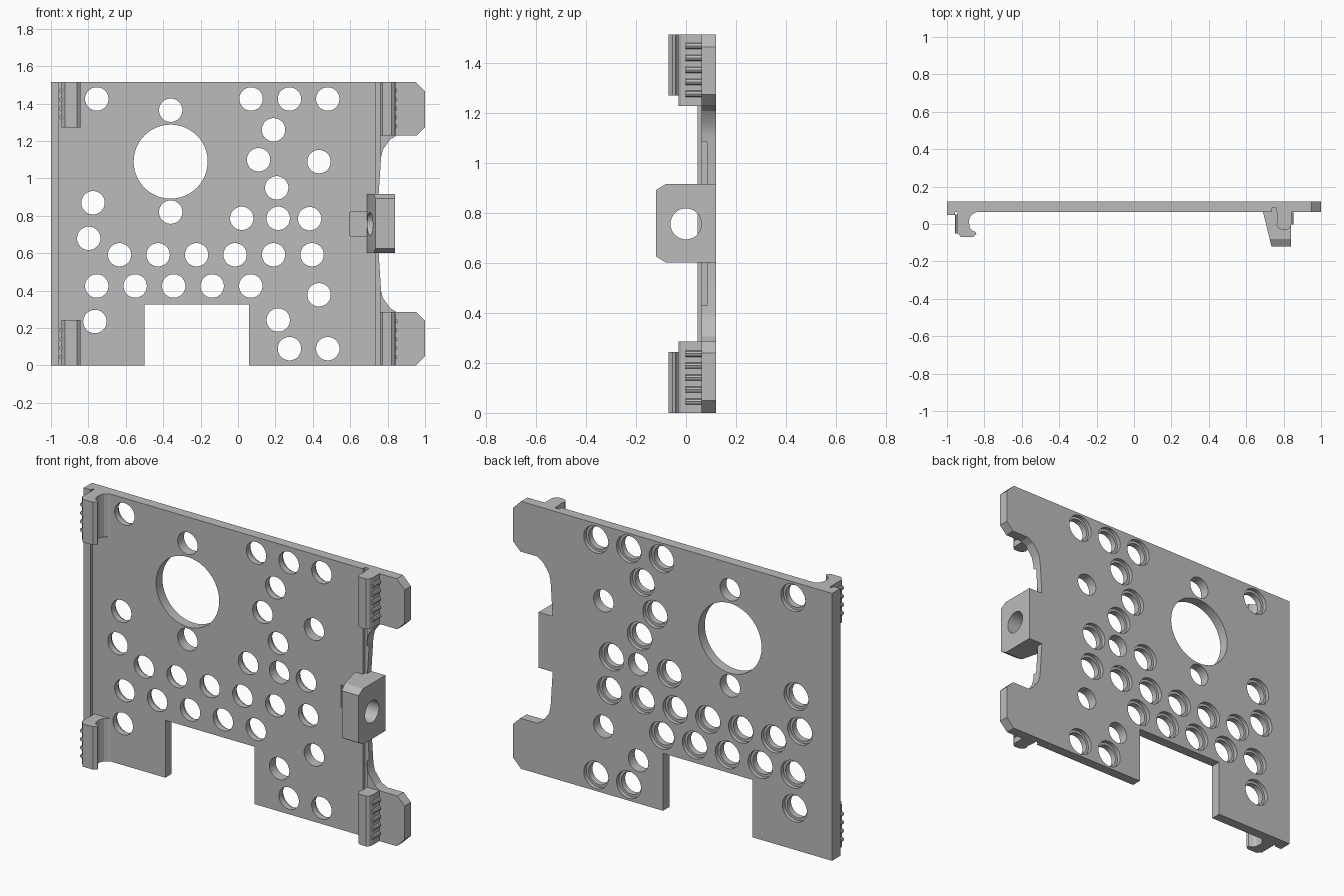
import bpy
import bmesh
from math import pi
from mathutils import Matrix, Vector

if "Cube" in bpy.data.objects:
    bpy.data.objects.remove(bpy.data.objects["Cube"])

H = 1.515            # plate height
FRONT, BACK = 0.063, 0.12

grey = bpy.data.materials.new("plain grey")
grey.use_nodes = True
grey.diffuse_color = (0.5, 0.5, 0.5, 1)
grey.node_tree.nodes["Principled BSDF"].inputs["Base Color"].default_value = (0.5, 0.5, 0.5, 1)


def finish(name, bm):
    bmesh.ops.recalc_face_normals(bm, faces=bm.faces)
    mesh = bpy.data.meshes.new(name)
    bm.to_mesh(mesh)
    bm.free()
    obj = bpy.data.objects.new(name, mesh)
    mesh.materials.append(grey)
    bpy.context.collection.objects.link(obj)
    return obj


def prism(name, pts, axis, lo, hi):
    """Extrude a 2D outline along an axis: the outline fills the other two axes in order."""
    bm = bmesh.new()
    verts = []
    for p in pts:
        co = list(p)
        co.insert(axis, lo)
        verts.append(bm.verts.new(co))
    face = bm.faces.new(verts)
    new = bmesh.ops.extrude_face_region(bm, geom=[face])["geom"]
    move = Vector((0, 0, 0))
    move[axis] = hi - lo
    bmesh.ops.translate(bm, vec=move, verts=[g for g in new if isinstance(g, bmesh.types.BMVert)])
    return finish(name, bm)


def box(name, x0, x1, y0, y1, z0, z1):
    return prism(name, [(x0, y0), (x1, y0), (x1, y1), (x0, y1)], 2, z0, z1)


def rods(name, items, turn, segments):
    """Several cylinders in one mesh; items are (centre, radius, length)."""
    bm = bmesh.new()
    for centre, radius, length in items:
        bmesh.ops.create_cone(bm, cap_ends=True, segments=segments, radius1=radius, radius2=radius,
                              depth=length, matrix=Matrix.Translation(centre) @ turn)
    return finish(name, bm)


def cut(obj, cutter):
    mod = obj.modifiers.new("cut", "BOOLEAN")
    mod.operation = "DIFFERENCE"
    mod.solver = "EXACT"
    mod.object = cutter
    bpy.context.view_layer.objects.active = obj
    bpy.ops.object.modifier_apply(modifier=mod.name)
    bpy.data.objects.remove(cutter)


ALONG_Y = Matrix.Rotation(pi / 2, 4, "X")
ALONG_X = Matrix.Rotation(pi / 2, 4, "Y")

# plate outline with the bottom notch and the narrowed right edge
lower = [(0.95, 0), (1, 0.05), (1, 0.24), (0.955, 0.285), (0.85, 0.285), (0.815, 0.305),
         (0.775, 0.36), (0.765, 0.4), (0.752, 0.6)]
upper = [(x, H - z) for x, z in reversed(lower)]
outline = [(-1, 0), (-0.5, 0), (-0.5, 0.325), (0.06, 0.325), (0.06, 0)] + lower + upper + [(-1, H)]
plate = prism("plate", outline, 1, FRONT, BACK)

# holes: recessed ones get a wider bore at the back
recessed = [(-0.755, 1.425), (0.07, 1.425), (0.275, 1.425), (0.48, 1.425), (0.19, 1.26),
            (0.11, 1.1), (0.207, 0.95), (-0.775, 0.87), (-0.798, 0.68), (0.02, 0.787),
            (0.383, 0.785), (-0.755, 0.425), (-0.765, 0.235), (0.275, 0.09), (0.48, 0.09)]
recessed += [(-0.633 + 0.2058 * i, 0.592) for i in range(6)]
recessed += [(-0.55 + 0.206 * i, 0.425) for i in range(4)]
plain = [(0.433, 1.09), (0.433, 0.378), (-0.36, 1.365), (-0.36, 0.82), (0.215, 0.787), (0.215, 0.243)]
bores = [((x, 0.09, z), 0.0625, 0.2) for x, z in recessed + plain]
bores.append(((-0.36, 0.09, 1.09), 0.198, 0.2))
cut(plate, rods("hole_cutter", bores, ALONG_Y, 48))
cut(plate, rods("recess_cutter", [((x, BACK, z), 0.077, 0.046) for x, z in recessed], ALONG_Y, 48))

# long groove beside the right clips and screw channel in the front
cut(plate, box("groove_cutter", 0.738, 0.763, 0, 0.085, -0.1, H + 0.1))
cut(plate, box("channel_cutter", 0.6, 0.72, 0, 0.08, 0.692, 0.82))

# raised rail on the left edge
box("edge_rail", -1, -0.957, 0.047, FRONT + 0.002, 0, H)

# hooked clips at top and bottom of both sides
left_hook = [(-0.945, 0.066), (-0.945, -0.045), (-0.925, -0.07), (-0.86, -0.07), (-0.843, -0.055),
             (-0.847, -0.043), (-0.868, -0.034), (-0.88, -0.015), (-0.882, 0.02), (-0.872, 0.045),
             (-0.855, 0.058), (-0.835, 0.066)]
right_hook = [(0.763, 0.066), (0.768, 0.02), (0.76, -0.003), (0.772, -0.023), (0.79, -0.03),
              (0.822, -0.03), (0.835, -0.02), (0.842, 0), (0.842, 0.066)]
for level, flip in (("bottom", False), ("top", True)):
    def span(a, b):
        return (H - b, H - a) if flip else (a, b)
    prism("left_clip_" + level, left_hook, 2, *span(0, 0.243))
    prism("right_clip_" + level, right_hook, 2, *span(0, 0.285))
    heights = [H - 0.045 - 0.048 * i if flip else 0.045 + 0.048 * i for i in range(5)]
    rods("left_grip_" + level, [((-0.944, 0.0, z), 0.012, 0.1) for z in heights[:4]], ALONG_Y, 8)
    rods("right_grip_" + level, [((0.84, 0.03, z), 0.013, 0.064) for z in heights], ALONG_Y, 8)

# screw block: slanted inner face, bevelled front corners, bore across it
block = prism("screw_block", [(0.69, FRONT), (0.735, -0.12), (0.84, -0.12), (0.84, BACK), (0.69, BACK)],
              2, 0.602, 0.917)
for base, edge in ((0.602, 1), (0.917, -1)):
    cut(block, prism("corner_cutter", [(-0.13, base - 0.01 * edge), (-0.08, base - 0.0001 * edge),
                                       (-0.12, base + 0.024 * edge), (-0.13, base + 0.03 * edge)],
                     0, 0.6, 0.9))
cut(block, rods("bore_cutter", [((0.75, 0, 0.757), 0.062, 0.4)], ALONG_X, 48))

# crisp edges, smooth bores
for obj in (plate, block):
    bpy.ops.object.select_all(action="DESELECT")
    obj.select_set(True)
    bpy.context.view_layer.objects.active = obj
    bpy.ops.object.shade_smooth_by_angle(angle=pi / 8)
